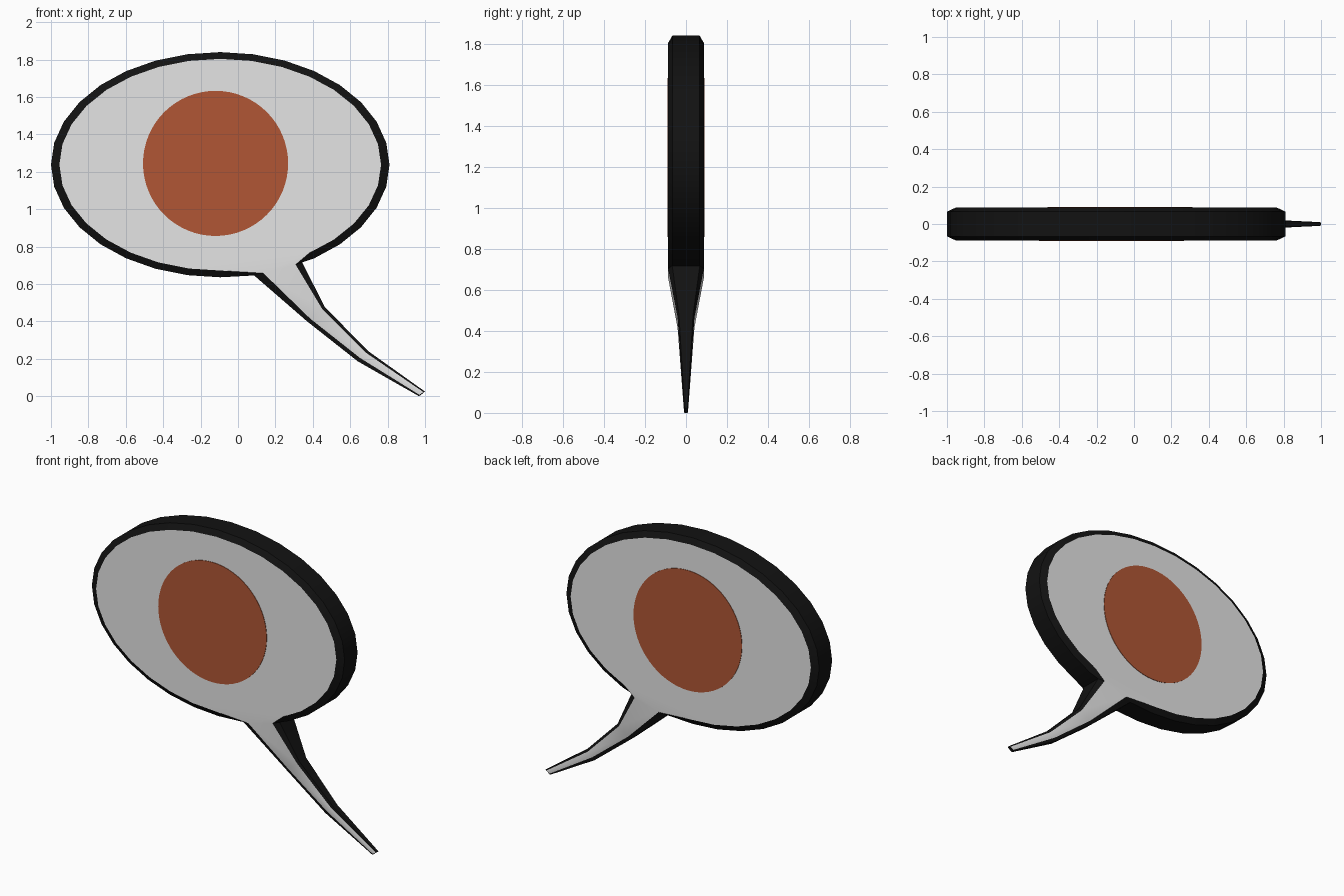
import bpy, bmesh, math

if "Cube" in bpy.data.objects:
    bpy.data.objects.remove(bpy.data.objects["Cube"])


def material(name, rgb):
    m = bpy.data.materials.new(name)
    m.diffuse_color = (*rgb, 1)
    m.use_nodes = True
    m.node_tree.nodes["Principled BSDF"].inputs["Base Color"].default_value = m.diffuse_color
    return m


white = material("pale grey", (0.78, 0.78, 0.78))
black = material("black", (0.006, 0.006, 0.006))
rust = material("rust red", (0.44, 0.094, 0.035))

CX, CZ = -0.095, 1.238


def outline(rx, rz, depth, left, right, tail_depths):
    """Ellipse with a gap at lower right, followed by the tail: (x, half depth, z)."""
    pts = []
    for i in range(-5, 25):
        a = math.radians(11.25 * i)
        pts.append((CX + rx * math.cos(a), depth, CZ + rz * math.sin(a)))
    pts += [(x, d, z) for (x, z), d in zip(left, tail_depths)]
    pts += [(x, d, z) for (x, z), d in reversed(list(zip(right, tail_depths)))]
    return pts


# Outer edge of the rim, and inner edge where the pale face starts
outer = outline(0.905, 0.602, 0.066,
                [(0.086, 0.646), (0.37, 0.40), (0.64, 0.187), (0.968, 0.0)],
                [(0.342, 0.717), (0.465, 0.476), (0.698, 0.24), (1.0, 0.025)],
                [0.067, 0.034, 0.020, 0.008])
inner = outline(0.86, 0.566, 0.087,
                [(0.136, 0.658), (0.386, 0.415), (0.652, 0.205), (0.969, 0.008)],
                [(0.308, 0.704), (0.451, 0.466), (0.687, 0.231), (0.992, 0.022)],
                [0.087, 0.041, 0.025, 0.010])

# Speech bubble body with tail
bm = bmesh.new()
n = len(outer)
rings = [[bm.verts.new((x, s * d, z)) for x, d, z in ring]
         for ring, s in ((inner, -1), (outer, -1), (outer, 1), (inner, 1))]
for a, b in zip(rings, rings[1:]):
    for i in range(n):
        j = (i + 1) % n
        bm.faces.new((a[i], a[j], b[j], b[i])).material_index = 1
for ring in (rings[0], rings[3]):
    tail = ring[30:]
    bm.faces.new(ring[:31] + [tail[7]])
    for k in range(3):
        bm.faces.new((tail[k], tail[k + 1], tail[6 - k], tail[7 - k]))
bmesh.ops.recalc_face_normals(bm, faces=bm.faces)
mesh = bpy.data.meshes.new("speech_bubble")
bm.to_mesh(mesh)
bm.free()
bubble = bpy.data.objects.new("speech_bubble", mesh)
bpy.context.collection.objects.link(bubble)
mesh.materials.append(white)
mesh.materials.append(black)
bpy.ops.object.select_all(action='DESELECT')
bubble.select_set(True)
bpy.context.view_layer.objects.active = bubble
bpy.ops.object.shade_smooth_by_angle(angle=math.radians(20))

# Painted round spot on each side, as thin plates
for name, side, x in (("front_spot", -1, -0.12), ("back_spot", 1, -0.075)):
    bpy.ops.mesh.primitive_cylinder_add(vertices=64, radius=0.388, depth=0.004,
                                        location=(x, side * 0.088, 1.245),
                                        rotation=(math.pi / 2, 0, 0))
    spot = bpy.context.object
    spot.name = name
    spot.data.materials.append(rust)
